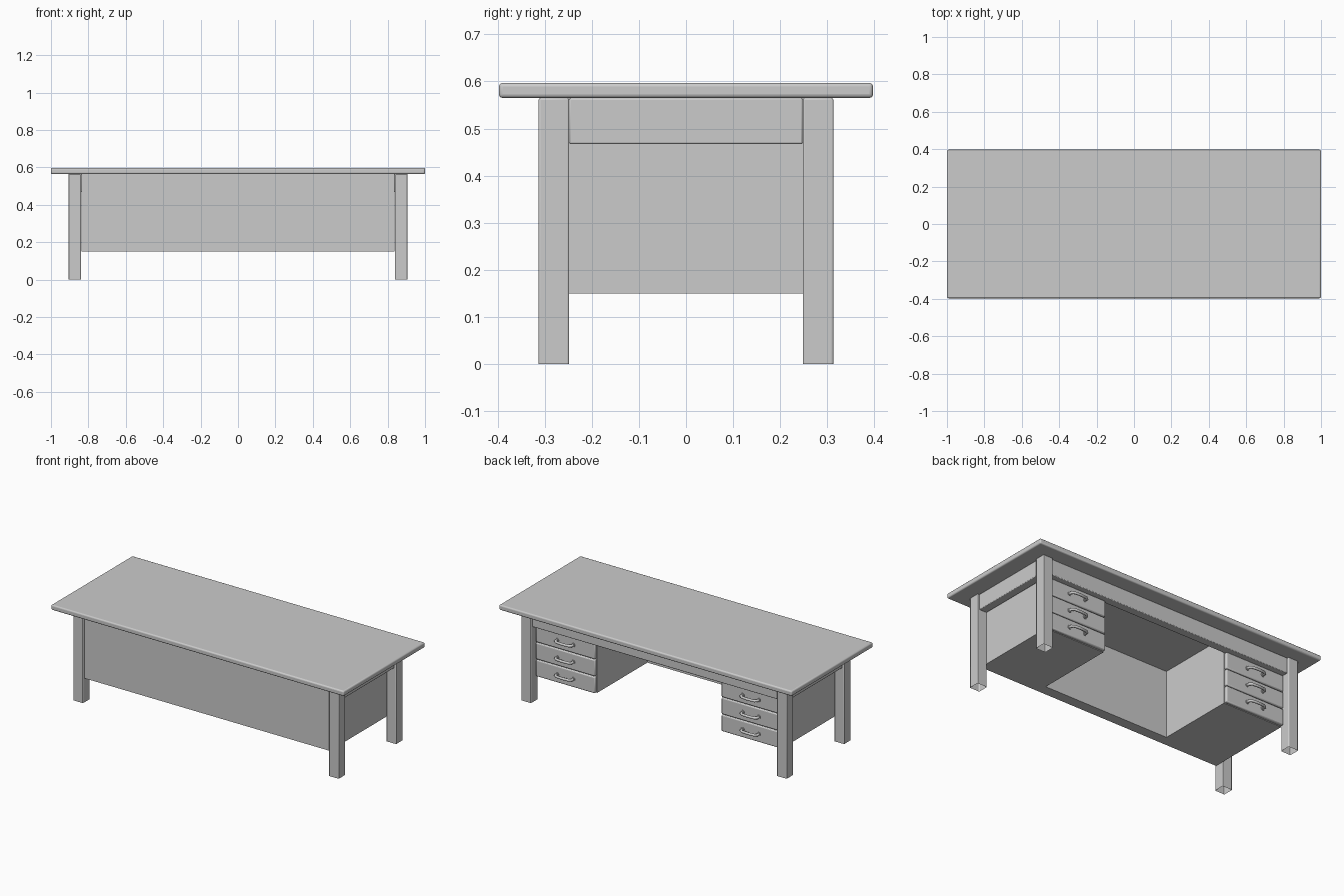
import bpy
import bmesh
from math import radians
from mathutils import Vector

if "Cube" in bpy.data.objects:
    bpy.data.objects.remove(bpy.data.objects["Cube"])


def box(name, lo, hi, bevel=0.0, segments=2, open_bottom=False):
    """Axis-aligned box between two corners, with optional rounded edges."""
    lo, hi = Vector(lo), Vector(hi)
    bm = bmesh.new()
    bmesh.ops.create_cube(bm, size=1)
    for v in bm.verts:
        v.co = Vector((lo[i] + (v.co[i] + 0.5) * (hi[i] - lo[i]) for i in range(3)))
    if open_bottom:
        bottom = [f for f in bm.faces if f.normal.z < -0.5]
        bmesh.ops.delete(bm, geom=bottom, context='FACES_ONLY')
    mesh = bpy.data.meshes.new(name)
    bm.to_mesh(mesh)
    bm.free()
    ob = bpy.data.objects.new(name, mesh)
    bpy.context.collection.objects.link(ob)
    if bevel:
        mod = ob.modifiers.new("rounded_edges", 'BEVEL')
        mod.width, mod.segments = bevel, segments
        bpy.ops.object.select_all(action='DESELECT')
        ob.select_set(True)
        bpy.context.view_layer.objects.active = ob
        bpy.ops.object.shade_smooth_by_angle(angle=radians(30))
    return ob


def handle(name, x, y, z):
    """Bowed drawer pull swept along a bent path, with round mounting feet."""
    curve = bpy.data.curves.new(name, 'CURVE')
    curve.dimensions = '3D'
    curve.bevel_depth, curve.bevel_resolution = 0.008, 2
    curve.use_fill_caps = True
    curve.resolution_u = 4
    path = [(-0.055, 0), (-0.055, 0.018), (-0.042, 0.028), (0, 0.031),
            (0.042, 0.028), (0.055, 0.018), (0.055, 0)]
    spline = curve.splines.new('POLY')
    spline.points.add(len(path) - 1)
    for p, (dx, dy) in zip(spline.points, path):
        p.co = (x + dx, y + dy, z, 1)
    spline.use_smooth = True
    ob = bpy.data.objects.new(name, curve)
    bpy.context.collection.objects.link(ob)
    for s in (-1, 1):
        bpy.ops.mesh.primitive_cylinder_add(
            vertices=16, radius=0.012, depth=0.006,
            location=(x + s * 0.055, y + 0.003, z), rotation=(radians(90), 0, 0))
        bpy.context.object.name = name + "_foot"


BASE, RAIL, UNDER, TOP = 0.15, 0.467, 0.565, 0.597

# Desktop
box("desktop", (-1, -0.397, UNDER), (1, 0.397, TOP), 0.008, 3)

# Legs, hollow at the floor
for sx in (-1, 1):
    for sy in (-1, 1):
        xs = sorted((sx * 0.84, sx * 0.907))
        ys = sorted((sy * 0.248, sy * 0.313))
        box("leg", (xs[0], ys[0], 0), (xs[1], ys[1], UNDER), 0.004, 2, True)

# Front modesty panel and rear rail
box("front_panel", (-0.838, -0.302, BASE), (0.838, -0.237, UNDER))
box("rear_rail", (-0.84, 0.25, RAIL), (0.84, 0.302, UNDER), 0.004)

PITCH = (RAIL - BASE) / 3
GAP = 0.002
for sx in (-1, 1):
    # Side rail between the legs
    xs = sorted((sx * 0.843, sx * 0.895))
    box("side_rail", (xs[0], -0.248, RAIL), (xs[1], 0.248, UNDER), 0.004)

    # Pedestal body
    xs = sorted((sx * 0.43, sx * 0.838))
    box("pedestal", (xs[0], -0.237, BASE), (xs[1], 0.252, UNDER))

    # Drawer fronts and their pulls
    for i in range(3):
        z = BASE + i * PITCH
        box("drawer_front", (xs[0] + GAP, 0.25, z + GAP),
            (xs[1] - GAP, 0.273, z + PITCH - GAP), 0.006, 2)
        handle("drawer_handle", sx * 0.634, 0.272, z + PITCH / 2)
